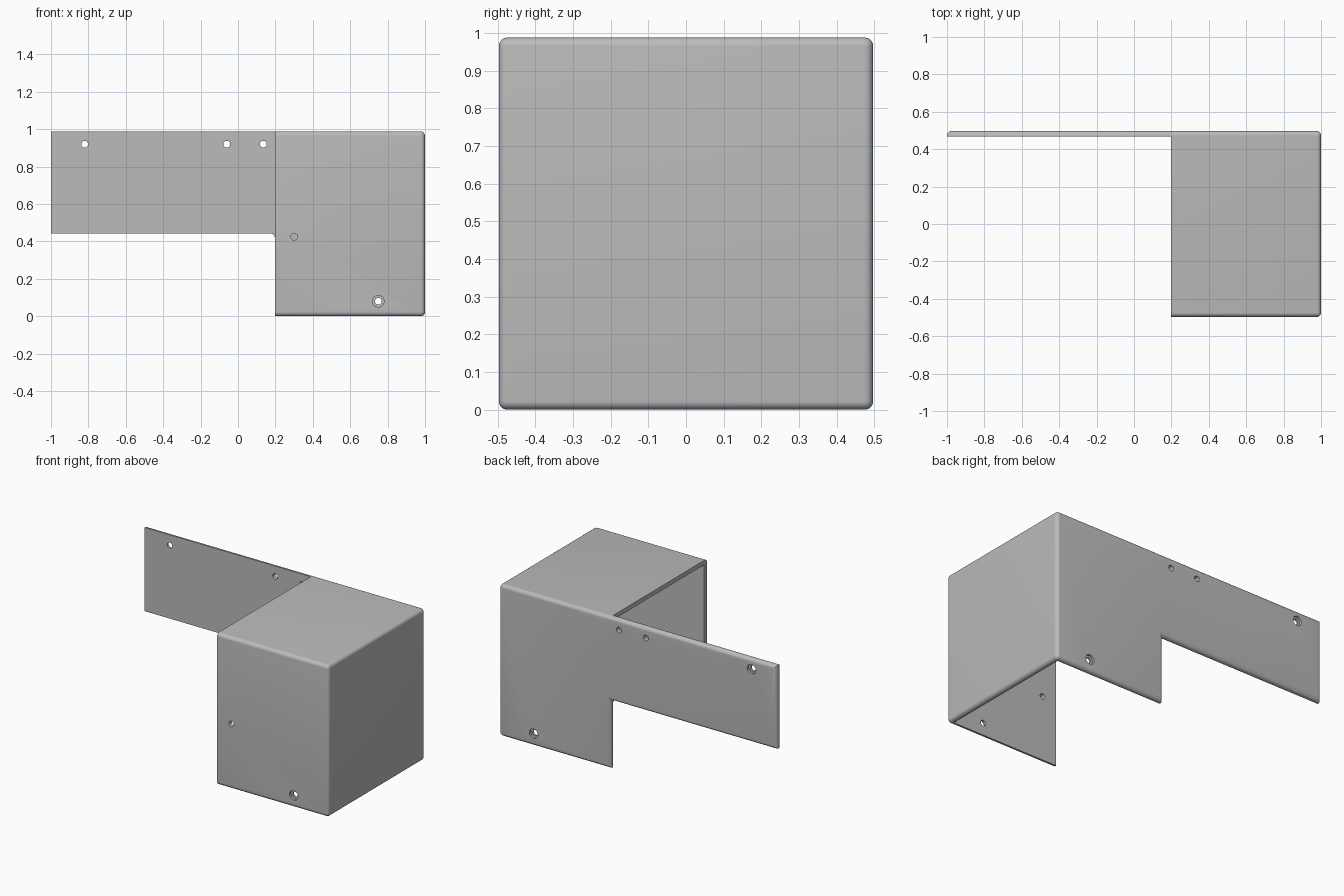
import bpy, bmesh, math
from mathutils import Matrix

cube = bpy.data.objects.get("Cube")
if cube:
    bpy.data.objects.remove(cube, do_unlink=True)

HEIGHT, HALF, WALL, FILLET = 0.988, 0.497, 0.029, 0.023
OPEN_X = 0.197             # open side of the hood
INNER_Y = HALF - WALL      # inside face of the back panel

grey = bpy.data.materials.new("plain_grey")
grey.use_nodes = True
grey.diffuse_color = (0.5, 0.5, 0.5, 1)
grey.node_tree.nodes["Principled BSDF"].inputs["Base Color"].default_value = (0.5, 0.5, 0.5, 1)


def to_object(name, bm):
    bmesh.ops.recalc_face_normals(bm, faces=bm.faces)
    mesh = bpy.data.meshes.new(name)
    bm.to_mesh(mesh)
    bm.free()
    mesh.materials.append(grey)
    obj = bpy.data.objects.new(name, mesh)
    bpy.context.collection.objects.link(obj)
    return obj


def extrude_profile(profile, y0, y1):
    """Extrude an (x, z) outline along y."""
    bm = bmesh.new()
    face = bm.faces.new([bm.verts.new((x, y0, z)) for x, z in profile])
    new = bmesh.ops.extrude_face_region(bm, geom=[face])["geom"]
    verts = [v for v in new if isinstance(v, bmesh.types.BMVert)]
    bmesh.ops.translate(bm, verts=verts, vec=(0, y1 - y0, 0))
    return bm


def round_edges(bm, rule):
    """Fillet every edge whose two ends satisfy the rule."""
    edges = [e for e in bm.edges if rule(e.verts[0].co, e.verts[1].co)]
    bmesh.ops.bevel(bm, geom=edges, offset=FILLET, segments=6, profile=0.5,
                    affect='EDGES', clamp_overlap=True)


def near(a, b):
    return abs(a - b) < 1e-4


def cut(target, cutter):
    mod = target.modifiers.new("cut", 'BOOLEAN')
    mod.operation, mod.solver, mod.object = 'DIFFERENCE', 'EXACT', cutter
    bpy.ops.object.select_all(action='DESELECT')
    bpy.context.view_layer.objects.active = target
    target.select_set(True)
    bpy.ops.object.modifier_apply(modifier=mod.name)
    bpy.data.objects.remove(cutter, do_unlink=True)


def drill(target, x, z, y, radius, depth):
    """Round hole along y, centred on the plane y."""
    bm = bmesh.new()
    bmesh.ops.create_cone(bm, cap_ends=True, segments=32, radius1=radius,
                          radius2=radius, depth=depth,
                          matrix=Matrix.Translation((x, y, z)) @ Matrix.Rotation(math.pi / 2, 4, 'X'))
    cut(target, to_object("drill", bm))


def box_profile(x0, x1, z0, z1):
    return [(x0, z0), (x1, z0), (x1, z1), (x0, z1)]


# Hood: front, top and right-hand walls, open at the bottom and the other side
bm = extrude_profile(box_profile(OPEN_X, 1, 0, HEIGHT), -HALF, INNER_Y)
round_edges(bm, lambda a, b: not (near(a.x, OPEN_X) and near(b.x, OPEN_X))
            and not (near(a.y, INNER_Y) and near(b.y, INNER_Y)))
hood = to_object("hood", bm)
cavity = extrude_profile(box_profile(-1, 1 - WALL, -1, HEIGHT - WALL), WALL - HALF, 1)
cut(hood, to_object("cavity", cavity))

# Back panel with its long mounting flange
FLANGE_Z = 0.443
bm = extrude_profile([(-1, FLANGE_Z), (OPEN_X, FLANGE_Z), (OPEN_X, 0), (1, 0),
                      (1, HEIGHT), (-1, HEIGHT)], INNER_Y, HALF)
round_edges(bm, lambda a, b: (near(a.y, HALF) and near(b.y, HALF))
            or (near(a.x, b.x) and near(a.z, b.z)
                and (near(a.x, 1) or (near(a.x, OPEN_X) and near(a.z, FLANGE_Z)))))
panel = to_object("back_panel", bm)

# Screw holes, some with a recess for the screw head
HOLE, RECESS = 0.018, 0.031
for target, x, z, outer_y, recessed in [
        (hood, 0.30, 0.425, -HALF, False), (hood, 0.75, 0.08, -HALF, True),
        (panel, 0.75, 0.08, HALF, True), (panel, -0.82, 0.92, HALF, True),
        (panel, -0.06, 0.92, HALF, False), (panel, 0.135, 0.92, HALF, False)]:
    drill(target, x, z, outer_y, HOLE, 0.2)
    if recessed:
        drill(target, x, z, outer_y, RECESS, 0.03)

for obj in (hood, panel):
    bpy.ops.object.select_all(action='DESELECT')
    bpy.context.view_layer.objects.active = obj
    obj.select_set(True)
    bpy.ops.object.shade_smooth_by_angle(angle=math.radians(30))
